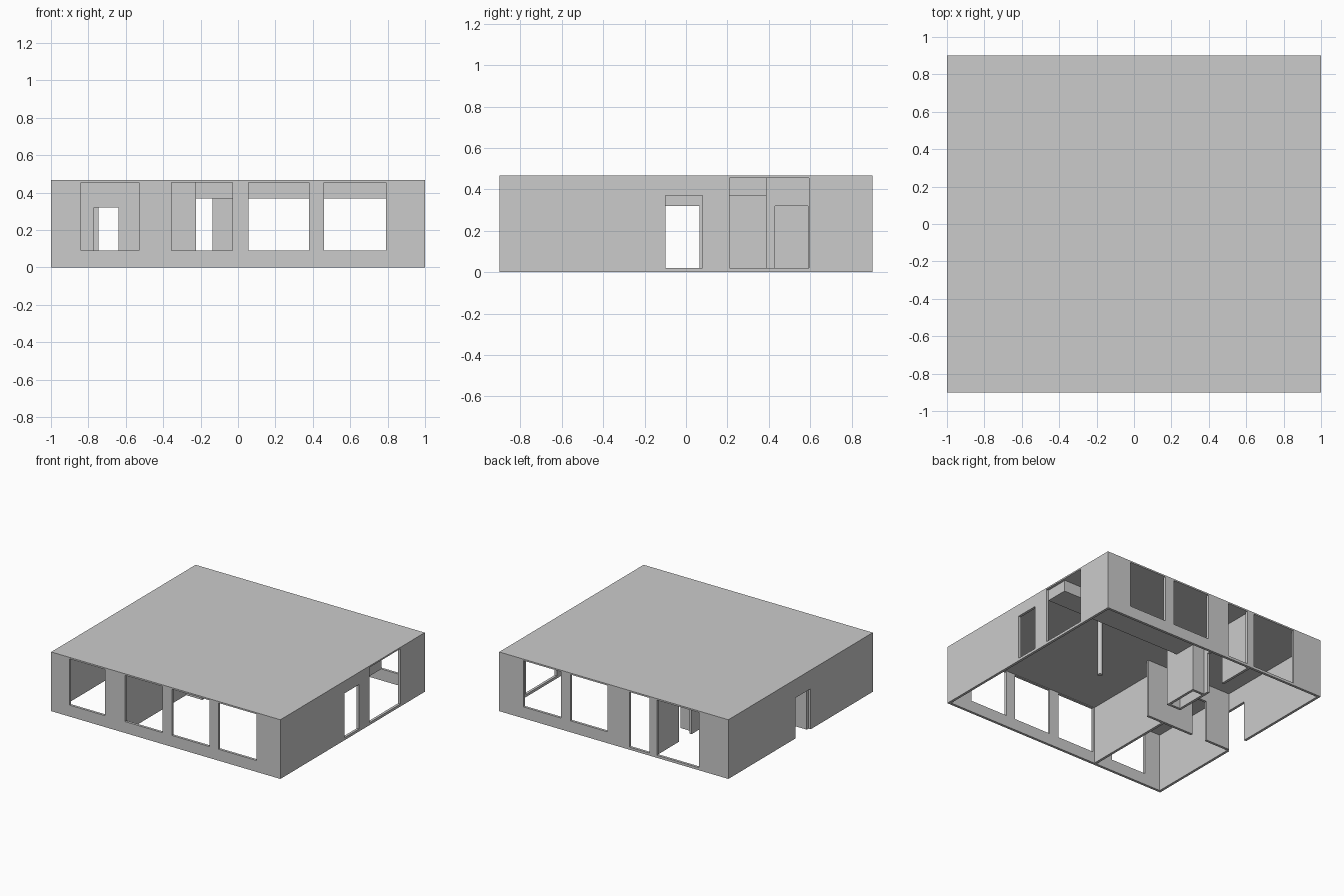
import bpy, bmesh
from mathutils import Vector

if "Cube" in bpy.data.objects:
    bpy.data.objects.remove(bpy.data.objects["Cube"])

TOP = 0.46      # underside of roof
T = 0.02        # wall thickness


def finish(name, bm):
    bmesh.ops.recalc_face_normals(bm, faces=bm.faces)
    me = bpy.data.meshes.new(name)
    bm.to_mesh(me)
    bm.free()
    ob = bpy.data.objects.new(name, me)
    bpy.context.collection.objects.link(ob)
    return ob


def box(name, x0, x1, y0, y1, z0, z1):
    bm = bmesh.new()
    bmesh.ops.create_cube(bm, size=1)
    for v in bm.verts:
        v.co = ((x0 + x1) / 2 + v.co.x * (x1 - x0),
                (y0 + y1) / 2 + v.co.y * (y1 - y0),
                (z0 + z1) / 2 + v.co.z * (z1 - z0))
    return finish(name, bm)


def wall(name, axis, at, start, end, openings=(), t=T):
    """Wall along axis with its low side at 'at'; openings are (u0, u1, z0, z1)."""
    us = sorted({start, end, *(u for o in openings for u in o[:2])})
    zs = sorted({0.0, TOP, *(z for o in openings for z in o[2:])})
    pt = (lambda u, z: (u, at, z)) if axis == 'x' else (lambda u, z: (at, u, z))
    bm = bmesh.new()
    for u0, u1 in zip(us, us[1:]):
        for z0, z1 in zip(zs, zs[1:]):
            u, z = (u0 + u1) / 2, (z0 + z1) / 2
            if any(o[0] < u < o[1] and o[2] < z < o[3] for o in openings):
                continue
            bm.faces.new([bm.verts.new(pt(*p)) for p in
                          ((u0, z0), (u1, z0), (u1, z1), (u0, z1))])
    bmesh.ops.remove_doubles(bm, verts=bm.verts, dist=1e-5)
    ext = bmesh.ops.extrude_face_region(bm, geom=bm.faces[:], use_keep_orig=True)
    move = Vector((0, t, 0)) if axis == 'x' else Vector((t, 0, 0))
    bmesh.ops.translate(bm, vec=move,
                        verts=[g for g in ext['geom'] if isinstance(g, bmesh.types.BMVert)])
    return finish(name, bm)


# Roof slab
box("roof", -1, 1, -0.9, 0.9, TOP, 0.467)

# Outer walls with windows and doors
H = 0.455
wall("front_wall", 'x', -0.9, -1, 1,
     [(-0.84, -0.53, 0.09, H), (-0.355, -0.03, 0.09, H),
      (0.055, 0.38, 0.09, H), (0.46, 0.79, 0.09, H)])
wall("back_wall", 'x', 0.9 - T, -1, 1,
     [(-0.745, -0.375, 0.02, H), (-0.31, -0.135, 0.02, H),
      (0.055, 0.38, 0.09, H), (0.46, 0.79, 0.09, H)])
wall("left_wall", 'y', -1, -0.9 + T, 0.9 - T, [(-0.125, 0.065, 0.0, 0.32)])
wall("right_wall", 'y', 1 - T, -0.9 + T, 0.9 - T,
     [(-0.1, 0.08, 0.02, 0.37), (0.21, 0.595, 0.02, H)])

# Inner partitions
wall("front_room_side_wall", 'y', -0.385, -0.9 + T, -0.12)
wall("front_room_back_wall", 'x', -0.125, -1 + T, -0.225,
     [(-0.77, -0.64, 0.0, 0.32)])
wall("back_room_wall", 'y', -0.35, 0.1, 0.9 - T, [(0.43, 0.59, 0.0, 0.32)])

# Closet beside the back room
wall("closet_side", 'y', -0.225 - T, 0.1, 0.39)
for label, y in (("front", 0.1), ("back", 0.39 - T)):
    wall("closet_" + label, 'x', y, -0.35 + T, -0.225 - T)

# Dropped ceiling beam and the post in the main room
box("ceiling_beam", -0.225, 1 - T, 0.21, 0.39, 0.37, TOP)
bm = bmesh.new()
bmesh.ops.create_cone(bm, cap_ends=True, segments=16, radius1=0.018, radius2=0.018, depth=TOP)
bmesh.ops.translate(bm, verts=bm.verts, vec=(0.42, 0.12, TOP / 2))
post = finish("post", bm)
for p in post.data.polygons:
    p.use_smooth = len(p.vertices) == 4
